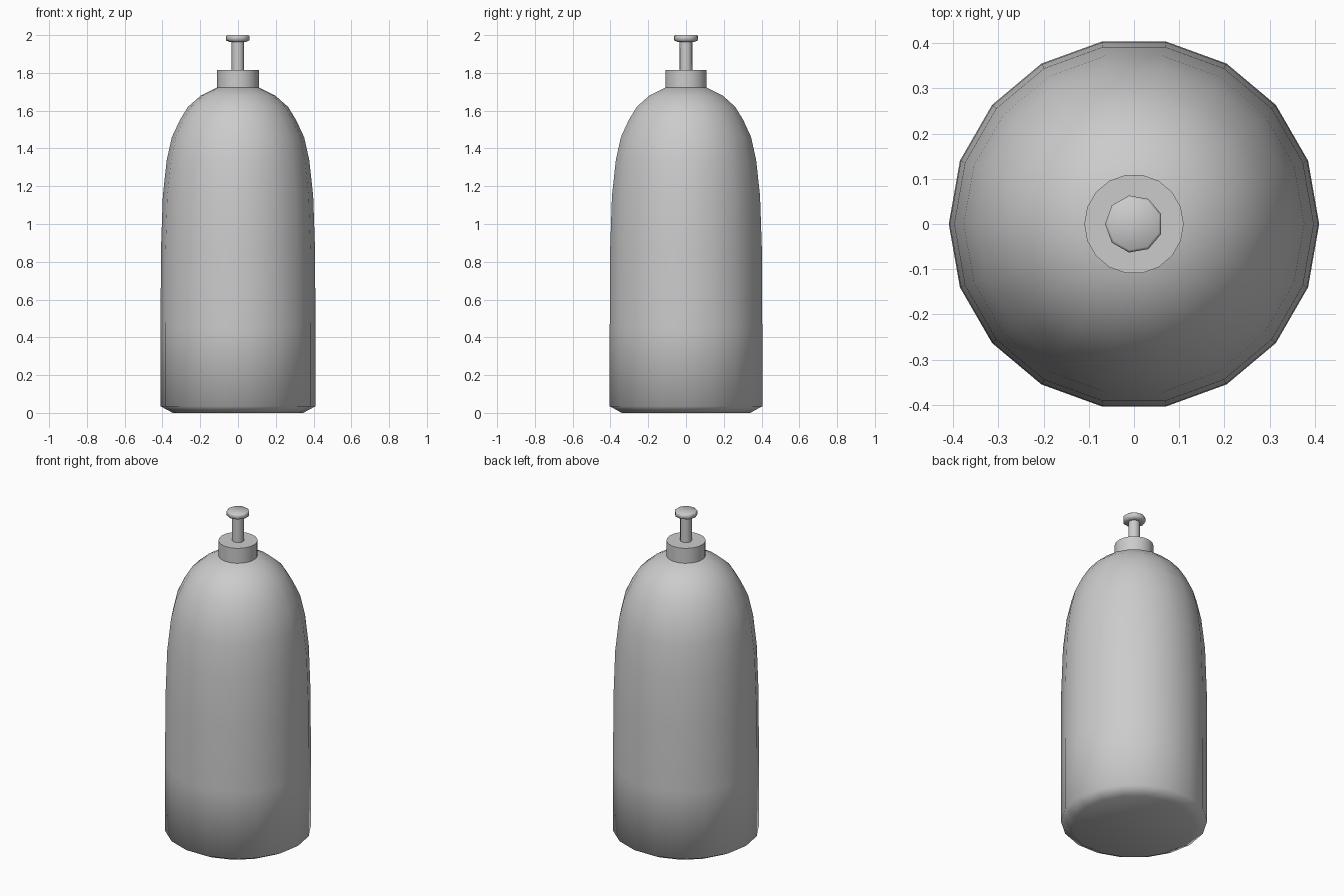
import bpy, bmesh
from math import cos, sin, pi, radians

if "Cube" in bpy.data.objects:
    bpy.data.objects.remove(bpy.data.objects["Cube"])


def lathe(name, profile, sides, start=0.0, angle=40):
    """Closed solid of revolution from (radius, z) points, bottom to top."""
    bm = bmesh.new()
    rings = []
    for r, z in profile:
        rings.append([bm.verts.new((r * cos(start + 2 * pi * i / sides),
                                    r * sin(start + 2 * pi * i / sides), z))
                      for i in range(sides)])
    for a, b in zip(rings, rings[1:]):
        for i in range(sides):
            j = (i + 1) % sides
            bm.faces.new((a[i], a[j], b[j], b[i]))
    bm.faces.new(rings[0][::-1])
    bm.faces.new(rings[-1])
    mesh = bpy.data.meshes.new(name)
    bm.to_mesh(mesh)
    bm.free()
    obj = bpy.data.objects.new(name, mesh)
    bpy.context.collection.objects.link(obj)
    bpy.ops.object.select_all(action='DESELECT')
    obj.select_set(True)
    bpy.context.view_layer.objects.active = obj
    bpy.ops.object.shade_smooth_by_angle(angle=radians(angle))
    return obj


# Bottle body with chamfered foot and domed shoulder
lathe("bottle_body", [(0.345, 0), (0.41, 0.035), (0.41, 0.45), (0.408, 0.86),
                      (0.398, 1.15), (0.377, 1.34), (0.35, 1.46),
                      (0.308, 1.55), (0.265, 1.62), (0.197, 1.68),
                      (0.105, 1.725)], 18, angle=70)

# Neck collar
lathe("neck_collar", [(0.11, 1.70), (0.11, 1.815)], 18)

# Stem and pressed button
lathe("stem", [(0.034, 1.80), (0.034, 1.975)], 9, radians(20), 60)
lathe("button", [(0.045, 1.964), (0.064, 1.972), (0.064, 1.995), (0.058, 2.0)],
      9, radians(20), 80)
